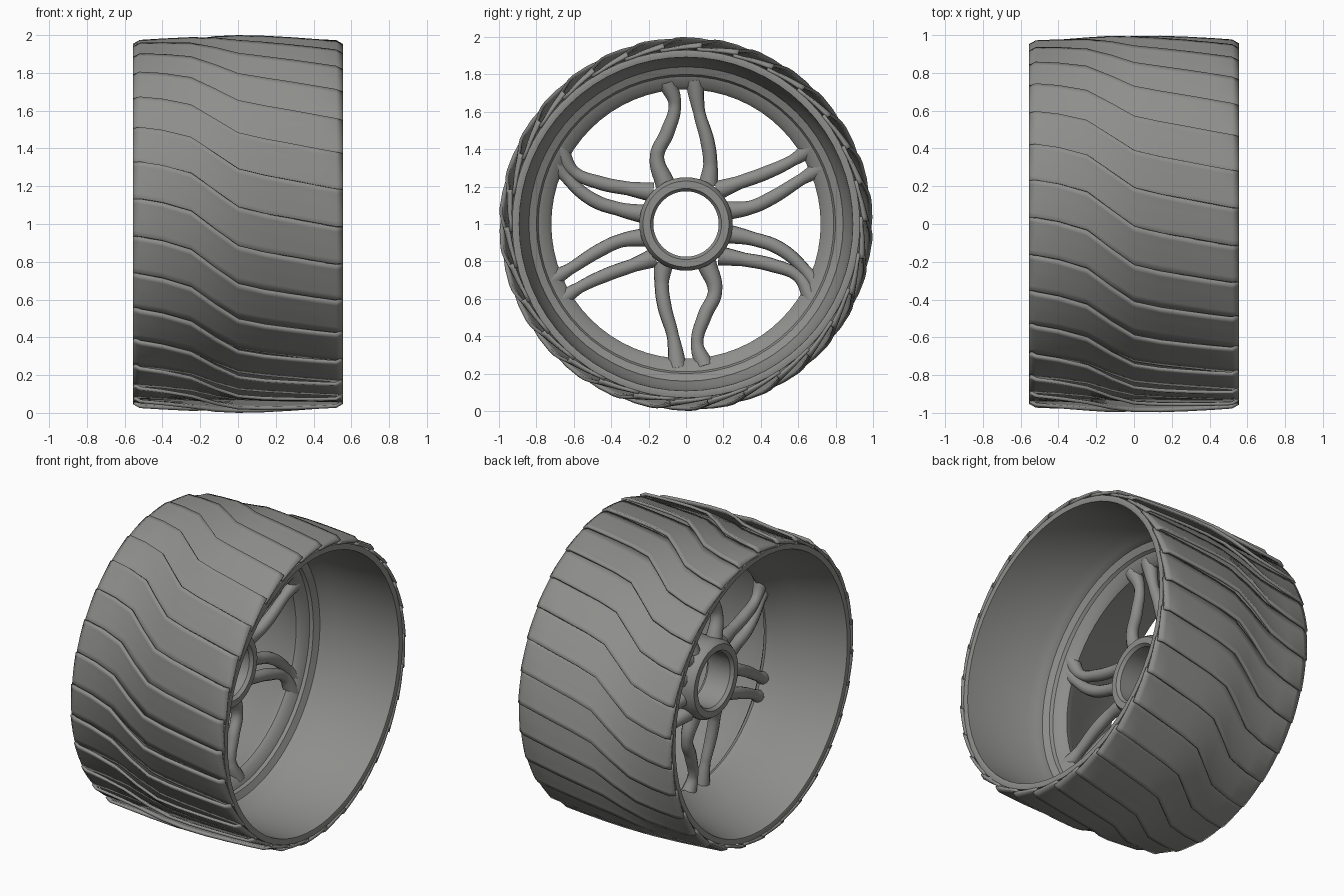
import bpy, bmesh, math

if "Cube" in bpy.data.objects:
    bpy.data.objects.remove(bpy.data.objects["Cube"])

grey = bpy.data.materials.new("dark_grey")
grey.diffuse_color = (0.27, 0.27, 0.26, 1)
grey.use_nodes = True
grey.node_tree.nodes["Principled BSDF"].inputs["Base Color"].default_value = grey.diffuse_color


def finish(bm, name, angle=35):
    me = bpy.data.meshes.new(name)
    bm.to_mesh(me)
    bm.free()
    ob = bpy.data.objects.new(name, me)
    bpy.context.collection.objects.link(ob)
    me.materials.append(grey)
    bpy.ops.object.select_all(action='DESELECT')
    ob.select_set(True)
    bpy.context.view_layer.objects.active = ob
    bpy.ops.object.shade_smooth_by_angle(angle=math.radians(angle))
    return ob


def point(x, r, phi):
    # position on the wheel: phi runs from the front (-y) up over the top
    return (x, -r * math.cos(phi), 1 + r * math.sin(phi))


def lathe(name, profile, n=64):
    bm = bmesh.new()
    rings = [[bm.verts.new(point(x, r, 2 * math.pi * k / n)) for x, r in profile] for k in range(n)]
    m = len(profile)
    for k in range(n):
        a, b = rings[k], rings[(k + 1) % n]
        for i in range(m):
            j = (i + 1) % m
            bm.faces.new((a[i], a[j], b[j], b[i]))
    bmesh.ops.recalc_face_normals(bm, faces=bm.faces)
    return finish(bm, name)


# rim barrel with inner step, flange and tapered back
lathe("rim_barrel", [(0.55, 0.93), (0.555, 0.91), (0.55, 0.892), (0.1, 0.875), (0.05, 0.85),
                     (0.01, 0.84), (-0.01, 0.80), (-0.03, 0.79), (-0.05, 0.74), (-0.08, 0.72),
                     (-0.12, 0.73), (-0.25, 0.81), (-0.55, 0.895), (-0.555, 0.91), (-0.55, 0.93)])

# hub ring
lathe("hub", [(-0.02, 0.23), (-0.02, 0.19), (-0.04, 0.175), (-0.20, 0.175), (-0.22, 0.19),
              (-0.22, 0.23), (-0.19, 0.25), (-0.05, 0.25)], 48)

# wavy spokes: (y, z - 1) paths, each repeated at a half turn
paths = [
    [(-0.10, 0.76), (-0.06, 0.64), (-0.10, 0.49), (-0.155, 0.36), (-0.11, 0.21)],
    [(0.045, 0.77), (0.07, 0.60), (0.115, 0.44), (0.13, 0.32), (0.12, 0.21)],
    [(0.69, 0.42), (0.57, 0.34), (0.42, 0.27), (0.28, 0.22), (0.17, 0.18)],
    [(0.74, 0.31), (0.62, 0.24), (0.46, 0.14), (0.35, 0.09), (0.21, 0.07)],
    [(0.73, -0.37), (0.64, -0.25), (0.50, -0.13), (0.36, -0.08), (0.21, -0.05)],
    [(0.68, -0.41), (0.60, -0.28), (0.46, -0.22), (0.31, -0.19), (0.18, -0.17)],
]
radii = [1.35, 0.85, 1.0, 1.0, 1.4]
for idx, path in enumerate(paths):
    for s in (1, -1):
        cu = bpy.data.curves.new("spoke", 'CURVE')
        cu.dimensions = '3D'
        cu.bevel_depth = 0.038
        cu.bevel_resolution = 3
        cu.use_fill_caps = True
        sp = cu.splines.new('BEZIER')
        sp.bezier_points.add(len(path) - 1)
        for i, (bp, (y, z)) in enumerate(zip(sp.bezier_points, path)):
            bp.co = (-0.08 - 0.012 * i, s * y, 1 + s * z)
            bp.radius = radii[i]
            bp.handle_left_type = bp.handle_right_type = 'AUTO'
        ob = bpy.data.objects.new("spoke_%d_%s" % (idx + 1, "a" if s > 0 else "b"), cu)
        bpy.context.collection.objects.link(ob)
        cu.materials.append(grey)

# overlapping slanted tread slats: x, lip angle offset in degrees, lip radius
stations = [(-0.555, 8, 0.955), (-0.52, 7.8, 0.975), (-0.40, 6.5, 0.982), (-0.25, 3.8, 0.99),
            (-0.12, -2, 0.997), (0.0, -7, 1.0), (0.14, -9, 0.998), (0.28, -10.5, 0.992),
            (0.42, -12, 0.984), (0.52, -13, 0.977), (0.555, -13, 0.957)]
COUNT = 30
STEP = 360 / COUNT
bm = bmesh.new()
for k in range(COUNT):
    grid = []
    for x, off, top in stations:
        col = []
        for t in (0, 0.12, 0.35, 0.6, 0.85, 1.12):
            r = top - (top - 0.945) * min(1, t) ** 0.8
            col.append(bm.verts.new(point(x, r, math.radians(off + STEP * (k - t)))))
        grid.append(col)
    for a, b in zip(grid, grid[1:]):
        for j in range(len(a) - 1):
            bm.faces.new((a[j], a[j + 1], b[j + 1], b[j]))
bm.normal_update()
tread = finish(bm, "tread_slats", 30)
mod = tread.modifiers.new("thickness", 'SOLIDIFY')
mod.thickness = 0.018
mod.offset = -1
